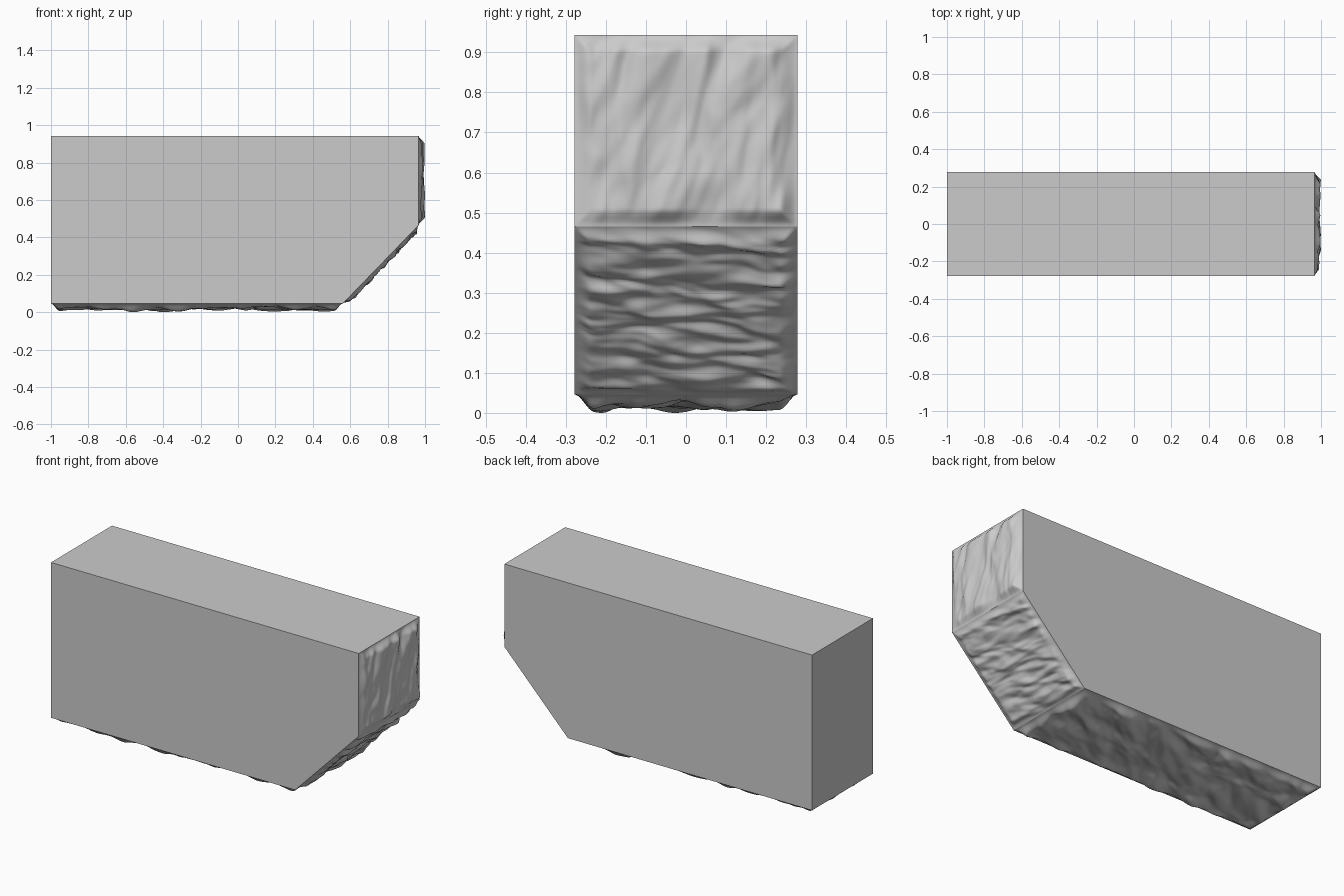
import bpy, bmesh, math
from mathutils import Vector, noise

if "Cube" in bpy.data.objects:
    bpy.data.objects.remove(bpy.data.objects["Cube"])

HALF_W = 0.278
# side outline (x, z), counter-clockwise seen from the front
PROFILE = [(-1, 0.046), (0.56, 0.046), (0.966, 0.465), (0.966, 0.943), (-1, 0.943)]


def add_object(name, bm):
    mesh = bpy.data.meshes.new(name)
    bm.to_mesh(mesh)
    bm.free()
    obj = bpy.data.objects.new(name, mesh)
    bpy.context.collection.objects.link(obj)
    return obj


def smoothstep(t):
    t = max(0.0, min(1.0, t))
    return t * t * (3 - 2 * t)


def rough_face(name, a, b, height, step, wave_u, wave_v, angle, seed):
    """Rippled panel spanning outline edge a-b, pushed outward, flush at its border."""
    a, b = Vector((a[0], 0, a[1])), Vector((b[0], 0, b[1]))
    length = (b - a).length
    d = (b - a) / length
    out = Vector((d.z, 0, -d.x))
    nu, nv = round(length / step), round(2 * HALF_W / step)
    c, s = math.cos(angle), math.sin(angle)

    # stretched noise sampled over the panel
    samples = {}
    for i in range(nu + 1):
        for j in range(nv + 1):
            u, v = length * i / nu, 2 * HALF_W * j / nv
            p = Vector(((c * u + s * v) / wave_u, (c * v - s * u) / wave_v, seed))
            warp = noise.noise(p * 0.5 + Vector((7, 3, 1)))
            p += Vector((warp * 0.6, warp * 0.3, 0))
            n = noise.noise(p) + 0.25 * noise.noise(p * 2.1)
            samples[i, j] = (n, u, v)
    low = min(n for n, u, v in samples.values())
    high = max(n for n, u, v in samples.values())

    # raise the grid, fading to zero at the border
    bm = bmesh.new()
    verts = {}
    for (i, j), (n, u, v) in samples.items():
        edge = min(u, length - u, v, 2 * HALF_W - v)
        h = height * (0.1 + 0.9 * (n - low) / (high - low)) * smoothstep(edge / 0.045)
        verts[i, j] = bm.verts.new(a + d * u + Vector((0, v - HALF_W, 0)) + out * h)
    for i in range(nu):
        for j in range(nv):
            f = bm.faces.new((verts[i, j], verts[i, j + 1],
                              verts[i + 1, j + 1], verts[i + 1, j]))
            f.smooth = True
    bmesh.ops.recalc_face_normals(bm, faces=bm.faces)
    bm.normal_update()
    if sum((f.normal.dot(out) for f in bm.faces)) < 0:
        bmesh.ops.reverse_faces(bm, faces=bm.faces)
    return add_object(name, bm)


# smooth block: two sides, top and left end
bm = bmesh.new()
front = [bm.verts.new((x, -HALF_W, z)) for x, z in PROFILE]
back = [bm.verts.new((x, HALF_W, z)) for x, z in PROFILE]
bm.faces.new(front)
bm.faces.new(back[::-1])
for k in (3, 4):
    m = (k + 1) % 5
    bm.faces.new((front[m], front[k], back[k], back[m]))
add_object("block_body", bm)

# rough broken faces: underside, slanted corner, right end
rough_face("rough_underside", PROFILE[0], PROFILE[1], 0.046, 0.009,
           0.17, 0.085, math.radians(35), 3.3)
rough_face("rough_slope", PROFILE[1], PROFILE[2], 0.028, 0.006,
           0.04, 0.12, math.radians(8), 11.7)
rough_face("rough_end", PROFILE[2], PROFILE[3], 0.034, 0.006,
           0.19, 0.065, math.radians(15), 21.4)
